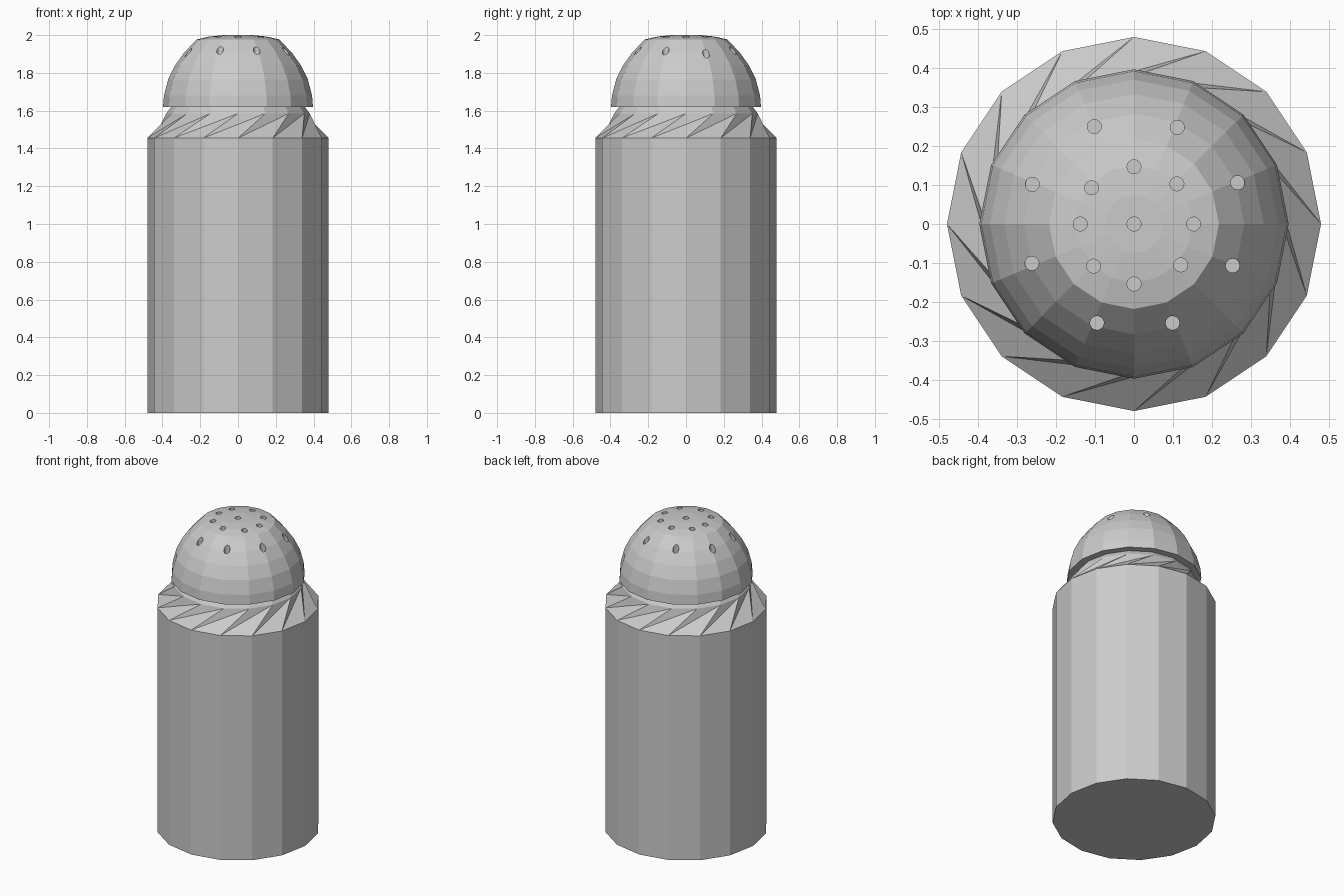
import bpy, bmesh
from math import sin, cos, tau, hypot

if "Cube" in bpy.data.objects:
    bpy.data.objects.remove(bpy.data.objects["Cube"])

SIDES = 16


def make_object(name, bm):
    bmesh.ops.recalc_face_normals(bm, faces=bm.faces)
    mesh = bpy.data.meshes.new(name)
    bm.to_mesh(mesh)
    bm.free()
    obj = bpy.data.objects.new(name, mesh)
    bpy.context.collection.objects.link(obj)
    return obj


def add_ring(bm, r, z, n=SIDES, cx=0, cy=0):
    return [bm.verts.new((cx + r * cos(tau * i / n), cy + r * sin(tau * i / n), z))
            for i in range(n)]


def bridge(bm, a, b):
    n = len(a)
    for i in range(n):
        bm.faces.new((a[i], a[(i + 1) % n], b[(i + 1) % n], b[i]))


def twisted_bridge(bm, a, b, twist):
    # triangles running diagonally around the ring
    n = len(a)
    for i in range(n):
        j = (i + 1) % n
        low, high = b[(i + twist - 1) % n], b[(i + twist) % n]
        bm.faces.new((a[i], a[j], high))
        bm.faces.new((a[i], high, low))


# Body with twisted shoulder and narrow neck
bm = bmesh.new()
base = add_ring(bm, 0.48, 0)
shoulder = add_ring(bm, 0.48, 1.455)
collar = add_ring(bm, 0.38, 1.585)
neck = add_ring(bm, 0.35, 1.625)
bm.faces.new(base)
bridge(bm, base, shoulder)
twisted_bridge(bm, shoulder, collar, 2)
bridge(bm, collar, neck)
bm.faces.new(neck)
make_object("body", bm)

# Domed cap
profile = [(0.397, 1.62), (0.392, 1.68), (0.37, 1.765), (0.333, 1.84),
           (0.283, 1.91), (0.218, 1.977), (0.15, 1.993), (0.075, 2.0)]
bm = bmesh.new()
rings = [add_ring(bm, r, z) for r, z in profile]
bm.faces.new(rings[0])
for a, b in zip(rings, rings[1:]):
    bridge(bm, a, b)
bm.faces.new(rings[-1])
cap = make_object("cap", bm)


def cap_height(r):
    for (r0, z0), (r1, z1) in zip(profile, profile[1:]):
        if r1 <= r <= r0:
            return z0 + (z1 - z0) * (r0 - r) / (r0 - r1)
    return 2.0


# Shaker holes: vertical pits cut into the cap
holes = [(0, 0), (0, 0.147), (0.11, 0.103), (0.153, 0), (0.12, -0.105),
         (0, -0.154), (-0.104, -0.108), (-0.138, 0), (-0.109, 0.093),
         (0.111, 0.248), (0.266, 0.106), (0.253, -0.107), (0.099, -0.254),
         (-0.095, -0.254), (-0.262, -0.101), (-0.261, 0.102), (-0.102, 0.25)]
bm = bmesh.new()
for x, y in holes:
    low = add_ring(bm, 0.018, cap_height(hypot(x, y)) - 0.04, 16, x, y)
    high = add_ring(bm, 0.018, 2.1, 16, x, y)
    bm.faces.new(low)
    bridge(bm, low, high)
    bm.faces.new(high)
cutter = make_object("hole_cutter", bm)
cutter.hide_render = True

mod = cap.modifiers.new("holes", 'BOOLEAN')
mod.operation = 'DIFFERENCE'
mod.solver = 'EXACT'
mod.object = cutter
bpy.context.view_layer.objects.active = cap
bpy.ops.object.modifier_apply(modifier=mod.name)
bpy.data.objects.remove(cutter)
